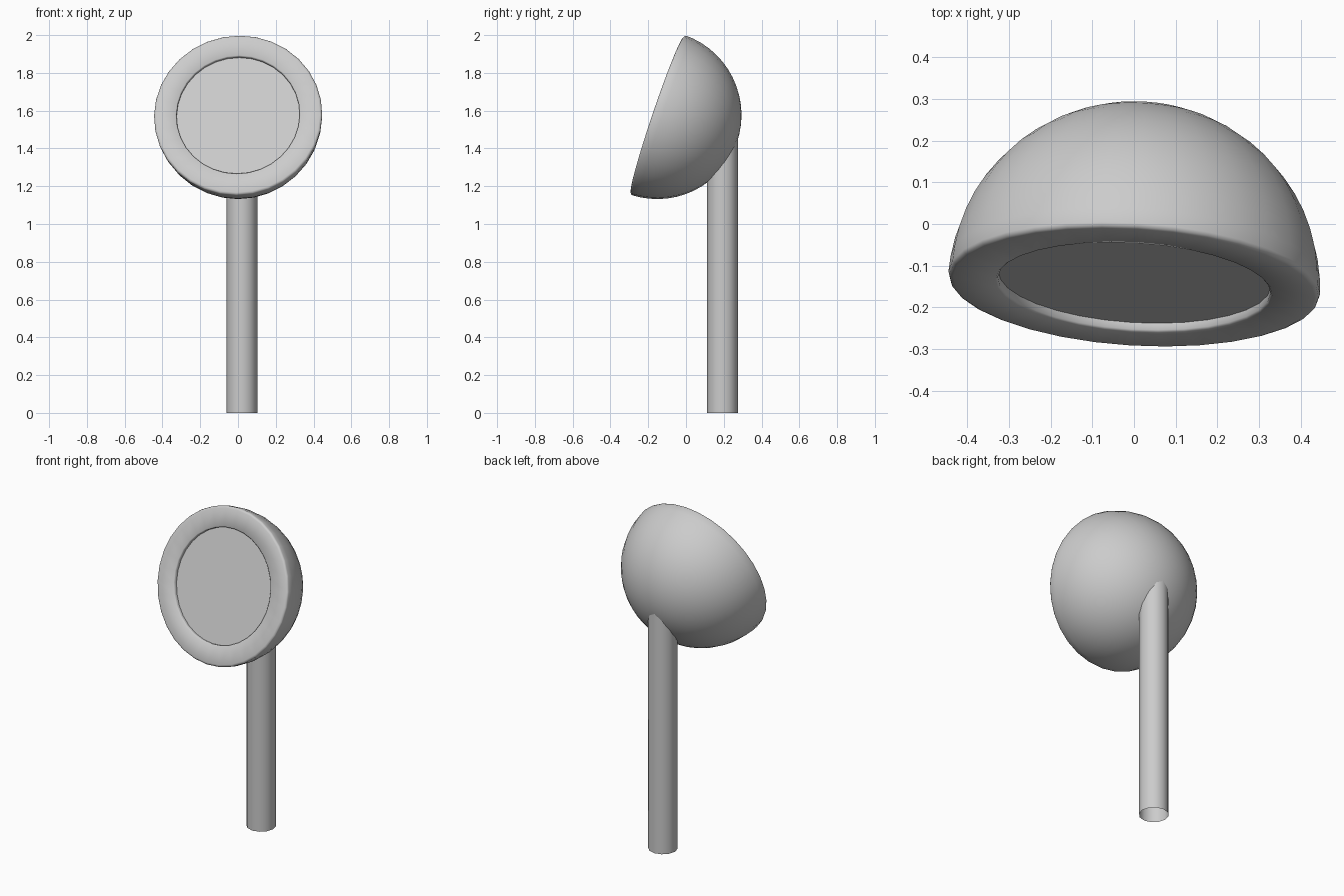
import bpy, bmesh
from math import radians, sin, cos, pi
from mathutils import Matrix, Vector

if "Cube" in bpy.data.objects:
    bpy.data.objects.remove(bpy.data.objects["Cube"])


def lathe(name, profile, steps):
    """Revolve an (r, z) profile around the local z axis."""
    bm = bmesh.new()
    verts = [bm.verts.new((r, 0, z)) for r, z in profile]
    edges = [bm.edges.new(pair) for pair in zip(verts, verts[1:])]
    bmesh.ops.spin(bm, geom=verts + edges, cent=(0, 0, 0), axis=(0, 0, 1),
                   angle=2 * pi, steps=steps)
    bmesh.ops.remove_doubles(bm, verts=bm.verts, dist=1e-4)
    bmesh.ops.recalc_face_normals(bm, faces=bm.faces)
    mesh = bpy.data.meshes.new(name)
    bm.to_mesh(mesh)
    bm.free()
    obj = bpy.data.objects.new(name, mesh)
    bpy.context.collection.objects.link(obj)
    bpy.ops.object.select_all(action='DESELECT')
    obj.select_set(True)
    bpy.context.view_layer.objects.active = obj
    bpy.ops.object.shade_smooth_by_angle(angle=radians(50))
    return obj


# Hemispherical head with softened rim and shallow recessed face
R, HOLE, DEPTH = 0.446, 0.327, 0.022
N = 14
dome = [(R * sin(i / N * pi / 2), -R * cos(i / N * pi / 2)) for i in range(N)]
rim = [(R, -0.012), (R - 0.003, -0.004), (R - 0.012, 0)]
recess = [(HOLE + 0.005, 0), (HOLE, -0.005), (HOLE, -DEPTH), (0, -DEPTH)]
head = lathe("lamp_head", dome + rim + recess, 32)
head.matrix_world = (Matrix.Translation(Vector((0, -0.152, 1.578)))
                     @ Matrix.Rotation(radians(-3.5), 4, 'Z')
                     @ Matrix.Rotation(radians(71.3), 4, 'X'))

# Open tubular post, ending inside the head
post = lathe("post", [(0.082, 0), (0.082, 1.5)], 12)
post.location = (0.02, 0.193, 0)
